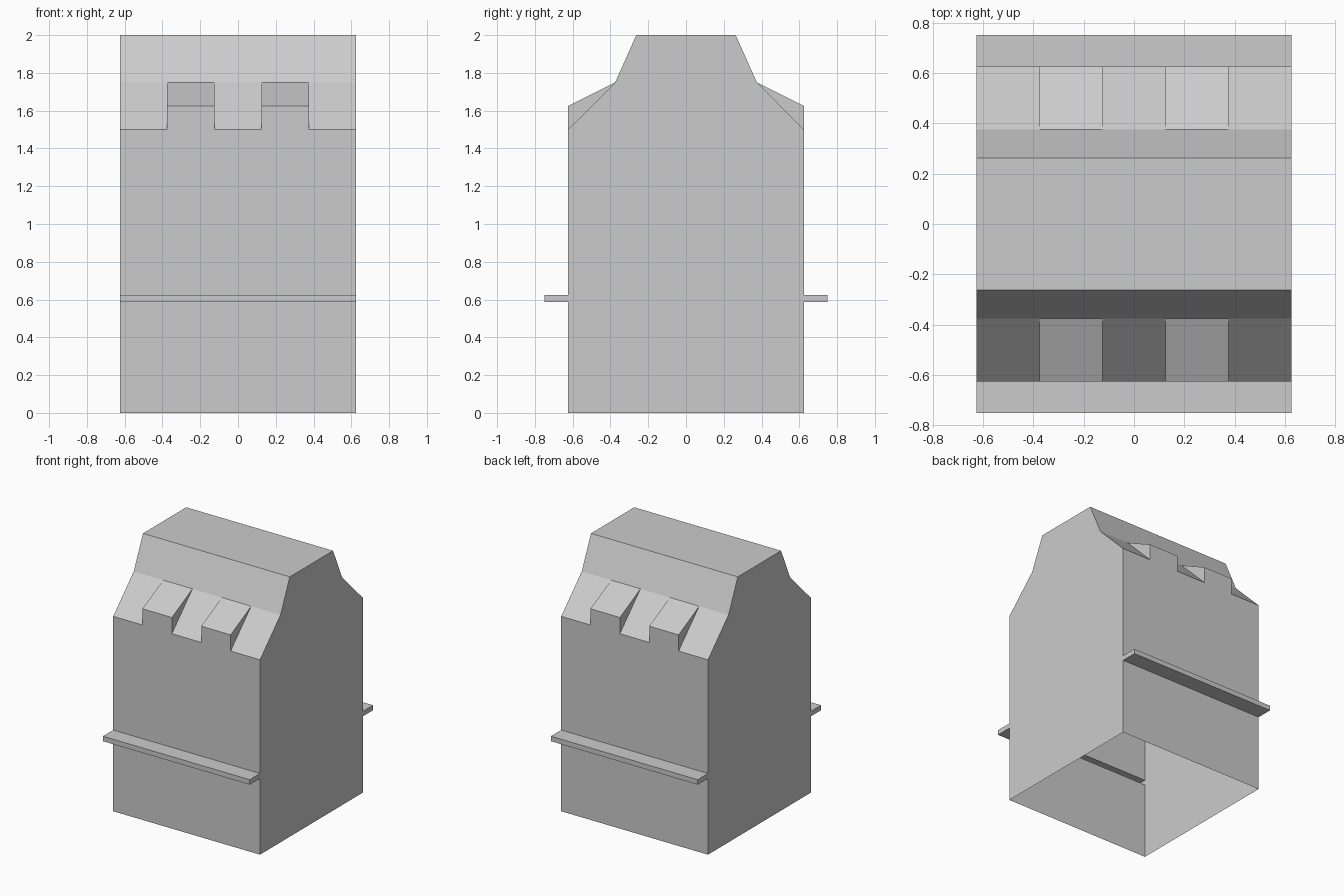
import bpy
import bmesh
import math

if "Cube" in bpy.data.objects:
    bpy.data.objects.remove(bpy.data.objects["Cube"])

HALF_X = 0.625
STATIONS = [-0.625, -0.375, -0.125, 0.125, 0.375, 0.625]
WALL_TOP, DORMER_TOP = (0.625, 1.5), (0.625, 1.625)
ROOF_BREAK, ROOF_EDGE = (0.375, 1.75), (0.263, 2.0)


def profile(dormer):
    """Front-to-back outline in (y, z): wall, ledge, roof, mirrored; open at the bottom."""
    half = [(0.625, 0), (0.625, 0.587), (0.75, 0.587), (0.75, 0.625), (0.625, 0.625), WALL_TOP]
    if dormer:
        half.append(DORMER_TOP)
    half += [ROOF_BREAK, ROOF_EDGE]
    return half + [(-y, z) for y, z in reversed(half)]


bm = bmesh.new()


def add_face(points):
    return bm.faces.new([bm.verts.new(p) for p in points])


# Walls, ledges and roof: one strip per bay, every second bay carries dormers
for i, (x0, x1) in enumerate(zip(STATIONS, STATIONS[1:])):
    outline = profile(i % 2 == 1)
    for (ya, za), (yb, zb) in zip(outline, outline[1:]):
        add_face([(x0, ya, za), (x1, ya, za), (x1, yb, zb), (x0, yb, zb)])

# Dormer cheeks
for x in STATIONS[1:-1]:
    for side in (-1, 1):
        add_face([(x, side * y, z) for y, z in (WALL_TOP, DORMER_TOP, ROOF_BREAK)])

# Gable ends
for x in (-HALF_X, HALF_X):
    add_face([(x, y, z) for y, z in profile(False)])

# Weld the bays, merge flat areas and face everything outward
bmesh.ops.remove_doubles(bm, verts=bm.verts[:], dist=0.0001)
bmesh.ops.recalc_face_normals(bm, faces=bm.faces[:])
bmesh.ops.dissolve_limit(bm, angle_limit=math.radians(1), verts=bm.verts[:], edges=bm.edges[:])

mesh = bpy.data.meshes.new("building_shell")
bm.to_mesh(mesh)
bm.free()
building = bpy.data.objects.new("building_shell", mesh)
bpy.context.collection.objects.link(building)
